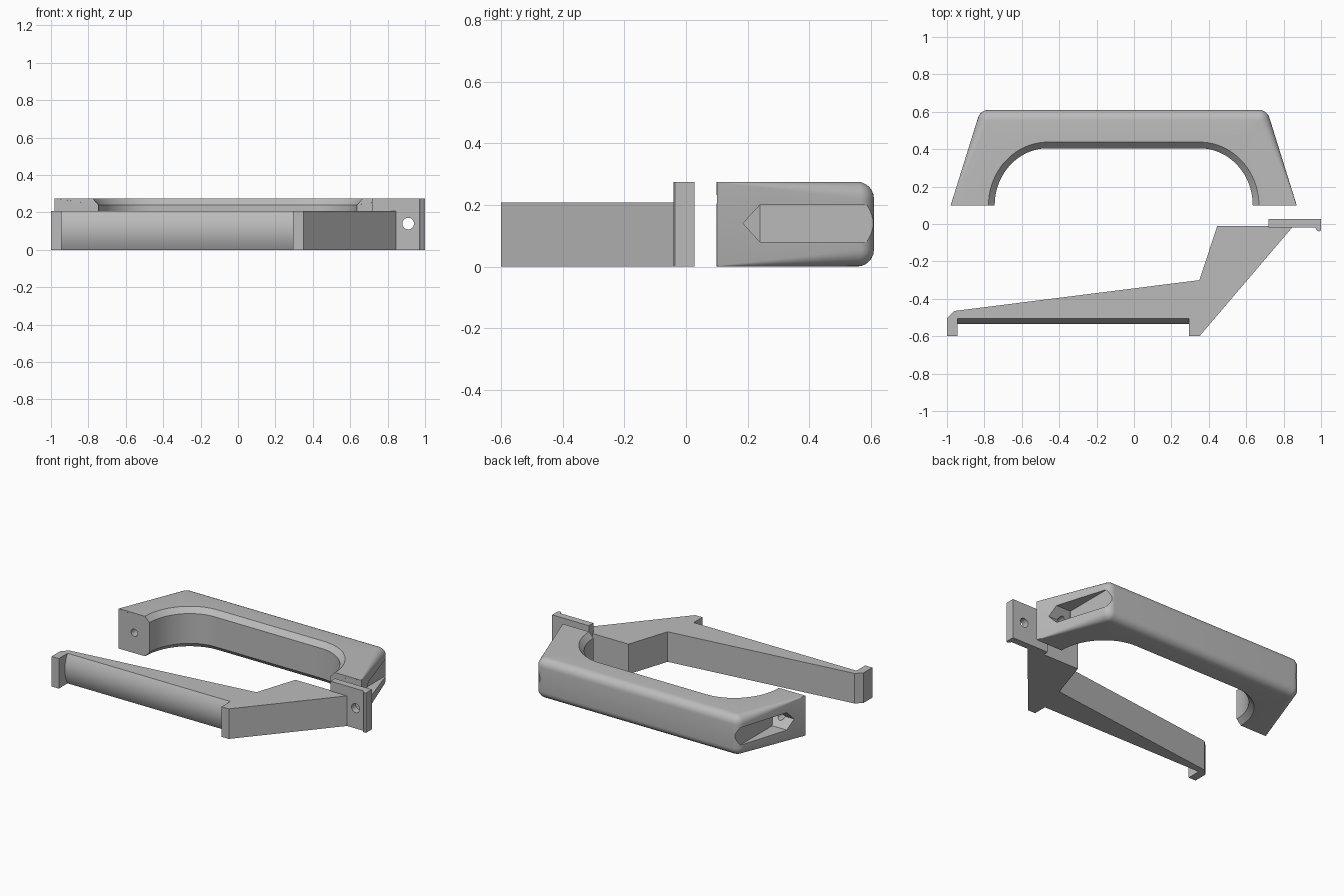
import bpy, bmesh
from math import sin, cos, pi, radians
from mathutils import Matrix

if "Cube" in bpy.data.objects:
    bpy.data.objects.remove(bpy.data.objects["Cube"])

grey = bpy.data.materials.new("plain grey")
grey.use_nodes = True
grey.diffuse_color = (0.5, 0.5, 0.5, 1)
grey.node_tree.nodes["Principled BSDF"].inputs["Base Color"].default_value = (0.5, 0.5, 0.5, 1)


def make(name, bm):
    bmesh.ops.recalc_face_normals(bm, faces=bm.faces)
    me = bpy.data.meshes.new(name)
    bm.to_mesh(me)
    bm.free()
    me.materials.append(grey)
    ob = bpy.data.objects.new(name, me)
    bpy.context.collection.objects.link(ob)
    return ob


def loft(name, sections):
    """Skin a row of matching closed sections and cap both ends."""
    bm = bmesh.new()
    rows = [[bm.verts.new(p) for p in s] for s in sections]
    n = len(rows[0])
    for a, b in zip(rows, rows[1:]):
        for i in range(n):
            j = (i + 1) % n
            bm.faces.new((a[i], a[j], b[j], b[i]))
    bm.faces.new(rows[0])
    bm.faces.new(rows[-1])
    return make(name, bm)


def prism(name, outline, height):
    return loft(name, [[(x, y, z) for x, y in outline] for z in (0, height)])


def drill(name, x, z, y, length, radius):
    bm = bmesh.new()
    place = Matrix.Translation((x, y, z)) @ Matrix.Rotation(pi / 2, 4, 'X')
    bmesh.ops.create_cone(bm, cap_ends=True, segments=32, radius1=radius,
                          radius2=radius, depth=length, matrix=place)
    return make(name, bm)


def cut(ob, cutter):
    mod = ob.modifiers.new("cut", 'BOOLEAN')
    mod.operation = 'DIFFERENCE'
    mod.solver = 'EXACT'
    mod.object = cutter
    bpy.ops.object.select_all(action='DESELECT')
    bpy.context.view_layer.objects.active = ob
    ob.select_set(True)
    bpy.ops.object.modifier_apply(modifier=mod.name)
    bpy.data.objects.remove(cutter)


def smooth(ob):
    bpy.ops.object.select_all(action='DESELECT')
    bpy.context.view_layer.objects.active = ob
    ob.select_set(True)
    bpy.ops.object.shade_smooth_by_angle(angle=radians(29))


# Handle: a bow whose back edges are rounded, fading out towards the feet
H, MID, CX, FOOT = 0.275, 0.14, -0.055, 0.10
STEPS, FILLET, CHAMFER = 20, 6, 0.035
LEAN = radians(17.3)


def station(k, side):
    half = STEPS // 2
    if k <= half:
        t = k / half
        ox, oy = 0.925 + (0.779 - 0.925) * t, FOOT + 0.468 * t
        ang, r = LEAN, 0.002 + 0.053 * t
    else:
        ang = LEAN + (pi / 2 - LEAN) * (k - half) / half
        ox, oy, r = 0.722 + 0.06 * cos(ang), 0.55 + 0.06 * sin(ang), 0.055
    pts = []
    # rounded outer edge, bottom to top
    for low in (True, False):
        for i in range(FILLET + 1):
            a = pi / 2 * (i if low else FILLET - i) / FILLET
            inset, rise = r * (1 - sin(a)), r * (1 - cos(a))
            pts.append((ox - inset * cos(ang), oy - inset * sin(ang),
                        rise if low else H - rise))
    # chamfered finger opening, top to bottom
    b = pi / 2 * k / STEPS
    for grow, z in ((0.033, H), (0, H - CHAMFER), (0, CHAMFER), (0.033, 0)):
        pts.append((0.405 + (0.285 + grow) * cos(b), FOOT + (0.305 + grow) * sin(b), z))
    return [(CX + side * x, y, z) for x, y, z in pts]


handle = loft("handle", [station(k, 1) for k in range(STEPS + 1)]
              + [station(k, -1) for k in reversed(range(STEPS + 1))])

# Screw pockets in the leaning sides, with a vee floor, and the screw holes
pocket = [(0.185, 0), (0.24, 0.06), (0.7, 0.06), (0.7, 0), (0.7, -0.06), (0.24, -0.06)]
for side in (1, -1):
    floor = [(CX + side * (0.735 + 0.58 * abs(z)), y, MID + z) for y, z in pocket]
    mouth = [(CX + side * 1.1, y, MID + z) for y, z in pocket]
    cut(handle, loft("pocket_cutter", [floor, mouth]))
    cut(handle, drill("hole_cutter", CX + side * 0.805, MID, 0.15, 0.3, 0.025))
smooth(handle)

# Latch arm with its end hook and angled neck
ARM = 0.207
prism("latch_arm", [(-1, -0.6), (-0.945, -0.6), (-0.945, -0.505), (0.295, -0.505),
                    (0.295, -0.6), (0.35, -0.6), (0.853, -0.01), (0.445, -0.01),
                    (0.35, -0.3), (-0.96, -0.465), (-1, -0.505)], ARM)

# Bulged grip along the front of the arm
bulge = [(-0.505 - 0.03 * (1 - (i / 8 - 1) ** 2), ARM * i / 16) for i in range(17)]
grip = loft("finger_grip", [[(x, y, z) for y, z in bulge] for x in (-0.945, 0.295)])
smooth(grip)

# Mounting plate with a small lip, drilled for a screw
plate = prism("mounting_plate", [(0.72, -0.02), (0.97, -0.02), (0.978, -0.035), (0.988, -0.04),
                                 (1, -0.035), (1, 0.028), (0.72, 0.028)], H)
cut(plate, drill("hole_cutter", 0.91, MID, 0, 0.3, 0.031))
smooth(plate)
